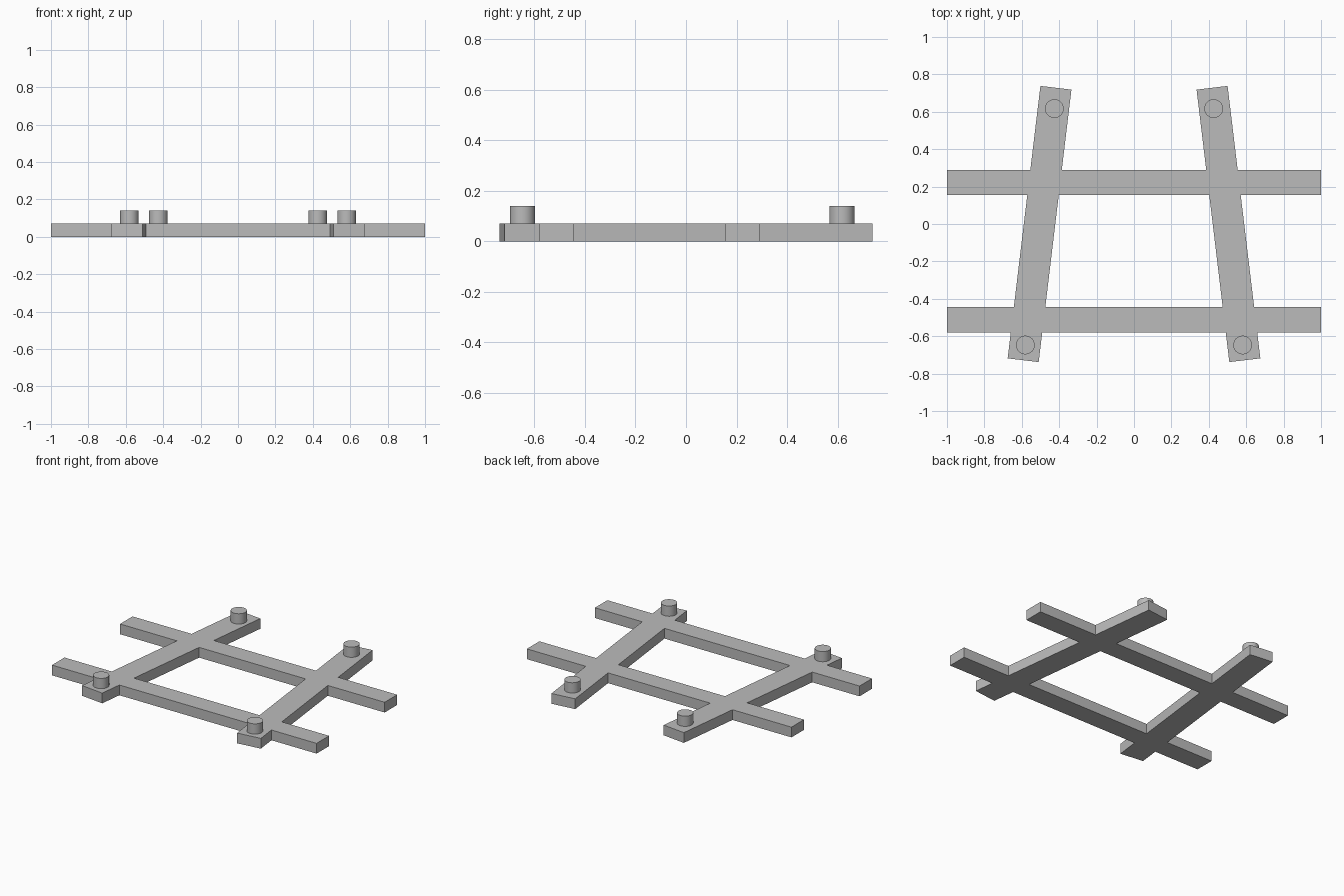
import bpy
import math

cube = bpy.data.objects.get("Cube")
if cube:
    bpy.data.objects.remove(cube, do_unlink=True)

HEIGHT = 0.07

# Single plain grey
grey = bpy.data.materials.new("plain_grey")
grey.use_nodes = True
grey.diffuse_color = (0.5, 0.5, 0.5, 1)
grey.node_tree.nodes["Principled BSDF"].inputs["Base Color"].default_value = (0.5, 0.5, 0.5, 1)


def bar(name, x, y, length, width, angle):
    """Flat bar lying on the ground, running along x before it is turned."""
    bpy.ops.mesh.primitive_cube_add(size=1, location=(x, y, HEIGHT / 2), rotation=(0, 0, angle))
    ob = bpy.context.object
    ob.name = name
    ob.scale = (length, width, HEIGHT)
    bpy.ops.object.transform_apply(location=True, rotation=True, scale=True)
    ob.data.materials.append(grey)
    return ob


def peg(name, x, y):
    """Short round peg standing on a rail."""
    bpy.ops.mesh.primitive_cylinder_add(vertices=48, radius=0.05, depth=HEIGHT,
                                        location=(x, y, HEIGHT * 1.5))
    ob = bpy.context.object
    ob.name = name
    ob.data.materials.append(grey)
    bpy.ops.object.shade_smooth_by_angle(angle=math.radians(30))


# Cross bars and tapering side rails, merged flush into one frame
frame = bar("frame", 0, 0.2225, 2, 0.135, 0)
others = [bar("front_cross_bar", 0, -0.5125, 2, 0.135, 0)]
lean = math.atan2(1.456, 0.175)
for side, sign in (("left", 1), ("right", -1)):
    others.append(bar(side + "_rail", sign * 0.505, 0, 1.467, 0.167, -sign * lean))

# Join the rails first so that each union step touches the frame
for other in others[1:] + others[:1]:
    union = frame.modifiers.new("union", 'BOOLEAN')
    union.operation = 'UNION'
    union.solver = 'EXACT'
    union.object = other
    bpy.context.view_layer.objects.active = frame
    bpy.ops.object.modifier_apply(modifier=union.name)
    bpy.data.objects.remove(other, do_unlink=True)

# Pegs near the rail ends
for side, sign in (("left", 1), ("right", -1)):
    peg("back_" + side + "_peg", sign * 0.426, 0.617)
    peg("front_" + side + "_peg", sign * 0.581, -0.647)
